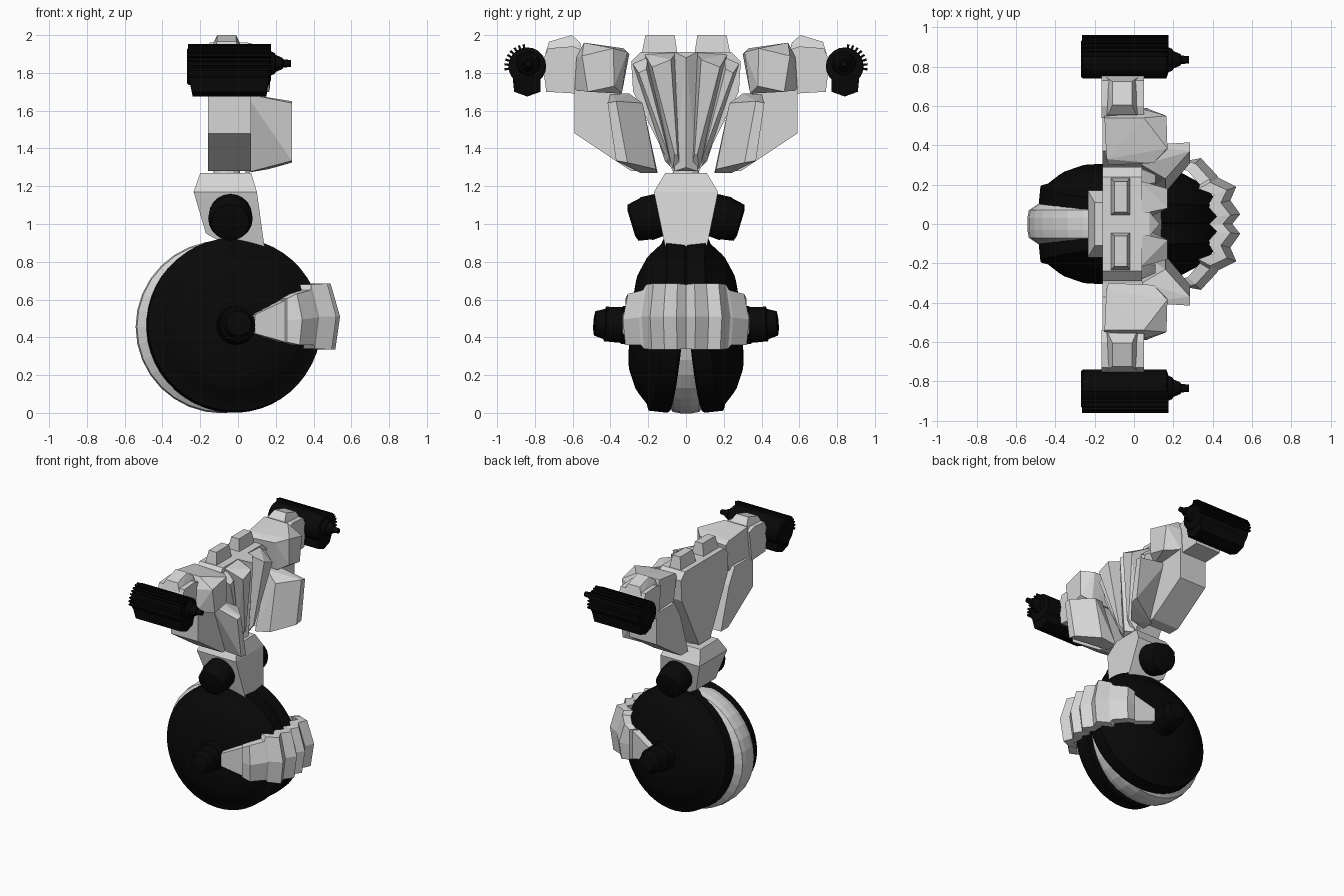
import bpy, bmesh, math
from mathutils import Vector, Matrix


def material(name, v):
    m = bpy.data.materials.new(name)
    m.diffuse_color = (v, v, v, 1)
    return m


GREY = material("light grey", 0.67)
BLACK = material("near black", 0.0025)


def finish(name, bm, mat, mirror=True):
    bmesh.ops.recalc_face_normals(bm, faces=bm.faces)
    me = bpy.data.meshes.new(name)
    bm.to_mesh(me)
    bm.free()
    me.materials.append(mat)
    ob = bpy.data.objects.new(name, me)
    bpy.context.collection.objects.link(ob)
    if mirror:
        mod = ob.modifiers.new("mirror", 'MIRROR')
        mod.use_axis = (False, True, False)
        mod.use_mirror_merge = False
    return ob


def hull(name, pts, mat=GREY, mirror=True):
    """Faceted block through a few corner points."""
    bm = bmesh.new()
    for p in pts:
        bm.verts.new(p)
    r = bmesh.ops.convex_hull(bm, input=bm.verts)
    junk = {e for e in r["geom_interior"] + r["geom_unused"]
            if isinstance(e, bmesh.types.BMVert)}
    if junk:
        bmesh.ops.delete(bm, geom=list(junk), context='VERTS')
    bmesh.ops.dissolve_limit(bm, angle_limit=0.03, verts=bm.verts, edges=bm.edges)
    return finish(name, bm, mat, mirror)


def slab(name, poly, xs, mat=GREY):
    """Outline in (y, z), placed at several (x, scale) stations."""
    cy = sum(p[0] for p in poly) / len(poly)
    cz = sum(p[1] for p in poly) / len(poly)
    return hull(name, [(x, cy + (y - cy) * s, cz + (z - cz) * s)
                       for x, s in xs for y, z in poly], mat)


def lathe(name, prof, n, loc, axis, mat=BLACK, mirror=True, smooth=True):
    """Turned part: profile of (distance along axis, radius)."""
    rot = Vector((0, 0, 1)).rotation_difference(Vector(axis).normalized()).to_matrix()
    bm = bmesh.new()
    rings = []
    for h, r in prof:
        rings.append([bm.verts.new(Vector(loc) + rot @ Vector(
            (r * math.cos(2 * math.pi * i / n), r * math.sin(2 * math.pi * i / n), h)))
            for i in range(n)])
    for a, b in zip(rings, rings[1:]):
        for i in range(n):
            j = (i + 1) % n
            bm.faces.new((a[i], a[j], b[j], b[i]))
    bm.faces.new(rings[0])
    bm.faces.new(rings[-1])
    ob = finish(name, bm, mat, mirror)
    if smooth:
        bpy.context.view_layer.objects.active = ob
        ob.select_set(True)
        bpy.ops.object.shade_smooth_by_angle(angle=math.radians(30))
        ob.select_set(False)
    return ob


# Wheel: two leaning black halves around a grey core, with hubs
tilt = (0.08, 1, 0.09)
lathe("wheel_half", [(0.05, 0.2), (0.05, 0.455), (0.06, 0.462), (0.155, 0.460), (0.165, 0.43),
                     (0.22, 0.37), (0.235, 0.35), (0.275, 0.26), (0.285, 0.12)],
      48, (-0.03, 0, 0.455), tilt)
lathe("wheel_core", [(-0.11, 0.39), (-0.07, 0.45), (-0.03, 0.457), (0.03, 0.457),
                     (0.07, 0.45), (0.11, 0.39)],
      32, (-0.085, 0, 0.455), (0, 1, 0), GREY, False, False)
lathe("wheel_hub", [(0.26, 0.105), (0.34, 0.10), (0.345, 0.095), (0.43, 0.092),
                    (0.435, 0.08), (0.485, 0.065), (0.49, 0.04)],
      24, (-0.03, 0, 0.445), (0.07, 1, 0.06))
hull("wheel_bracket", [(x, y, z) for x in (-0.10, 0.10) for y in (-0.11, 0.11)
                       for z in (0.80, 0.885)], BLACK, False)

# Front guard: overlapping plates wrapping from hub to hub (x, y, z centre, half height)
path = [(0.09, 0.335, 0.47, 0.05), (0.25, 0.30, 0.485, 0.11), (0.26, 0.32, 0.49, 0.115),
        (0.34, 0.335, 0.495, 0.135), (0.42, 0.25, 0.505, 0.145), (0.43, 0.235, 0.51, 0.17),
        (0.52, 0.19, 0.51, 0.175), (0.49, 0.12, 0.51, 0.175),
        (0.54, 0.05, 0.51, 0.175), (0.50, 0.0, 0.51, 0.170)]
bm = bmesh.new()
rings = []
for x, y, zc, h in path:
    d = Vector((x, y)).normalized()
    k = h / 0.175
    sec = [(0, 0), (-0.05 * k, h), (-0.12 * k, h), (-0.06, 0), (-0.10 * k, -h), (-0.025 * k, -h)]
    if x < 0.3:
        sec = [(0, 0), (0, h), (-0.05, h), (-0.05, 0), (-0.05, -h), (0, -h)]
    rings.append([bm.verts.new((x + d.x * o, (y + d.y * o) if y else 0, zc + z)) for o, z in sec])
for a, b in zip(rings, rings[1:]):
    for i in range(6):
        j = (i + 1) % 6
        bm.faces.new((a[i], a[j], b[j], b[i]))
bm.faces.new(rings[0])
finish("front_guard", bm, GREY)

# Pelvis and hip drums
hull("pelvis", [(x, s * y, z) for s in (-1, 1) for x, y, z in (
    (-0.20, 0.11, 1.27), (0.07, 0.11, 1.27), (0.10, 0.17, 1.17), (-0.235, 0.17, 1.17),
    (0.14, 0.11, 0.88), (-0.08, 0.11, 0.90), (-0.17, 0.12, 0.95))], mirror=False)
lathe("hip_drum", [(-0.08, 0.11), (0.04, 0.118), (0.05, 0.112), (0.115, 0.10), (0.125, 0.07)],
      20, (-0.04, 0.17, 1.04), (0, 1, -0.3))
lathe("waist", [(1.2, 0.08), (1.35, 0.06)], 12, (-0.06, 0, 0), (0, 0, 1), GREY, False, False)

# Chest: V-shaped core, raised front panels, centre ridge, top vents
slab("chest_core", [(0, 1.91), (0.24, 1.91), (0.29, 1.86), (0.28, 1.70), (0.07, 1.28), (0, 1.28)],
     [(-0.16, 1), (0.04, 1)])
hull("chest_panel", [(0.17, 0.08, 1.87), (0.17, 0.18, 1.83), (0.10, 0.045, 1.37), (0.10, 0.06, 1.37),
                     (0.03, 0.05, 1.91), (0.03, 0.22, 1.90), (0.03, 0.025, 1.28), (0.03, 0.07, 1.28)])
hull("chest_side_rib", [(0.11, 0.21, 1.82), (0.11, 0.25, 1.80), (0.07, 0.09, 1.36), (0.02, 0.20, 1.90),
                        (0.02, 0.29, 1.86), (0.02, 0.07, 1.29), (0.02, 0.11, 1.33)])
hull("chest_ridge", [(0.13, 0, 1.88), (0.08, 0.06, 1.91), (0.08, -0.06, 1.91), (0.03, 0.06, 1.91),
                     (0.03, -0.06, 1.91), (0.09, 0, 1.30), (0.05, 0.06, 1.28), (0.05, -0.06, 1.28),
                     (0.02, 0.06, 1.28), (0.02, -0.06, 1.28)], mirror=False)
hull("top_vent", [(-0.12, 0.045, 1.90), (-0.12, 0.235, 1.90), (-0.02, 0.045, 1.90), (-0.02, 0.235, 1.90),
                  (-0.10, 0.06, 2.0), (-0.10, 0.215, 2.0), (-0.035, 0.06, 2.0), (-0.035, 0.215, 2.0)])

# Arms: side slab, forward plate, shoulder block, outer shoulder with cap
slab("side_slab", [(0.20, 1.28), (0.29, 1.28), (0.59, 1.48), (0.59, 1.72), (0.37, 1.72), (0.30, 1.60)],
     [(-0.16, 1), (0.07, 1)])
hull("forward_plate", [(0.04, 0.30, 1.69), (0.04, 0.40, 1.69), (0.04, 0.15, 1.27), (0.04, 0.24, 1.27),
                       (0.16, 0.23, 1.64), (0.16, 0.16, 1.29),
                       (0.285, 0.37, 1.65), (0.285, 0.415, 1.64),
                       (0.285, 0.31, 1.325), (0.285, 0.37, 1.335)])
hull("shoulder_block", [(-0.14, 0.33, 1.93), (-0.15, 0.54, 1.96), (-0.15, 0.59, 1.72), (-0.13, 0.34, 1.69),
                        (-0.13, 0.30, 1.90), (0.10, 0.31, 1.91), (0.05, 0.54, 1.96), (0.06, 0.58, 1.88),
                        (0.06, 0.59, 1.71), (0.10, 0.34, 1.69), (0.17, 0.38, 1.73), (0.165, 0.52, 1.70),
                        (0.165, 0.55, 1.89), (0.17, 0.385, 1.93)])
slab("outer_shoulder", [(0.54, 1.92), (0.60, 1.94), (0.73, 1.93), (0.76, 1.86), (0.74, 1.70), (0.57, 1.69)],
     [(-0.165, 1), (0.05, 1)])
hull("shoulder_cap", [(x, y, z) for x0, x1, pts in (
    (-0.14, 0.02, ((0.55, 1.92), (0.745, 1.90))), (-0.11, -0.01, ((0.605, 2.0), (0.725, 1.965))))
    for x in (x0, x1) for y, z in pts] + [(-0.13, 0.56, 1.96), (0.01, 0.56, 1.96)])

# Guns: barrel, muzzle, lower magazine and cooling fins
gx = (1, 0, 0)
lathe("gun_barrel", [(-0.27, 0.09), (-0.26, 0.10), (0.165, 0.10), (0.175, 0.07)],
      20, (0, 0.84, 1.835), gx)
lathe("gun_muzzle", [(0.16, 0.07), (0.195, 0.055), (0.20, 0.045), (0.235, 0.03), (0.24, 0.022), (0.28, 0.018)],
      12, (0, 0.835, 1.85), gx)
hull("gun_magazine", [(-0.265, 0.77, 1.80), (-0.265, 0.92, 1.80), (0.17, 0.77, 1.80), (0.17, 0.92, 1.80),
                      (-0.24, 0.77, 1.70), (-0.24, 0.91, 1.70), (-0.24, 0.84, 1.675), (0.15, 0.77, 1.70),
                      (0.15, 0.91, 1.70), (0.15, 0.84, 1.675)], BLACK)
bm = bmesh.new()
for i in range(8):
    a = math.radians(-8 + 13 * i)
    m = (Matrix.Translation((-0.045, 0.845, 1.835)) @ Matrix.Rotation(a, 4, 'X')
         @ Matrix.Translation((0, 0.092, 0)) @ Matrix.Diagonal((0.44, 0.05, 0.012, 1)))
    bmesh.ops.create_cube(bm, size=1, matrix=m)
finish("gun_fins", bm, BLACK)
